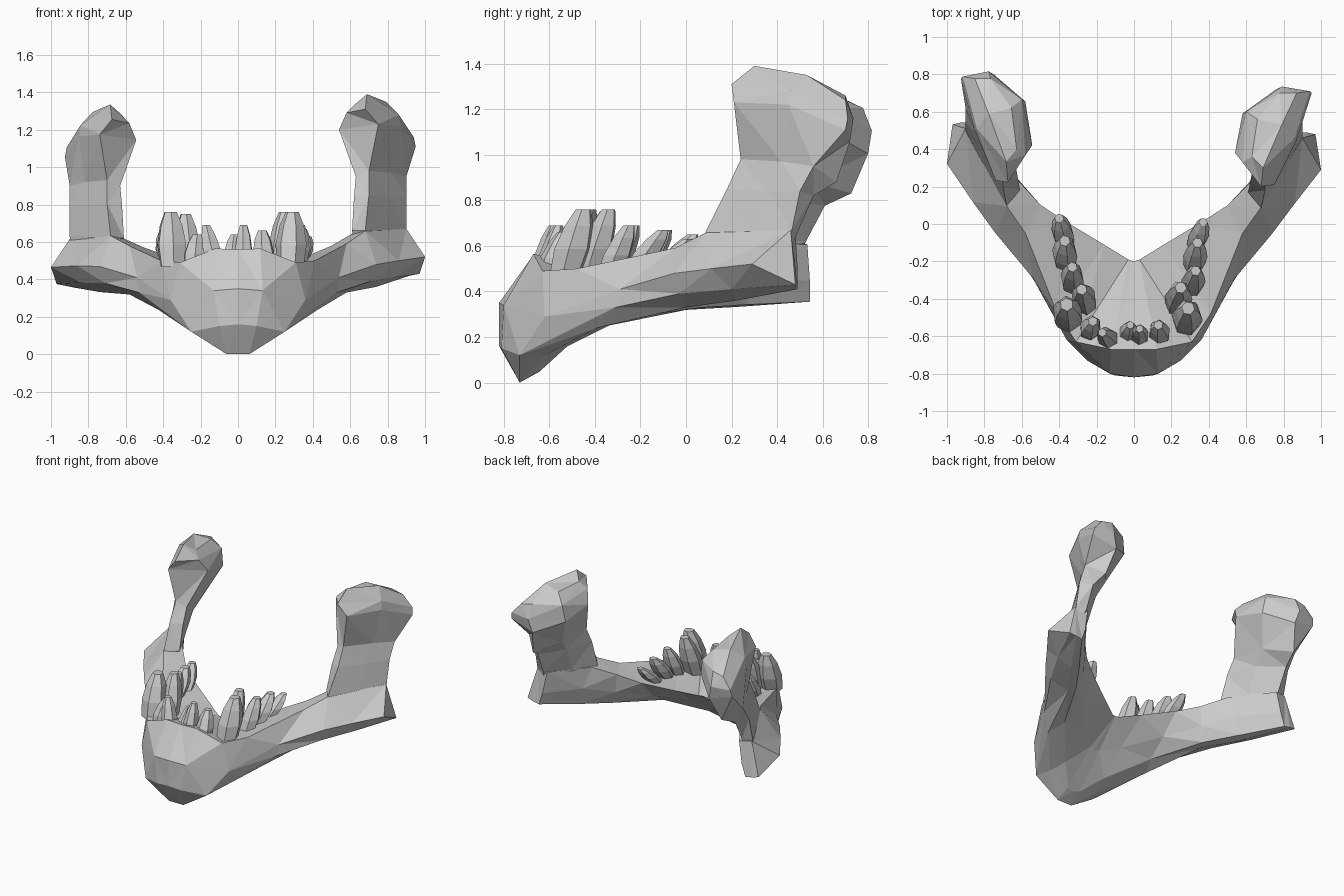
import bpy, bmesh, math
from mathutils import Vector


def loft(name, rings):
    """Skin closed rings of equal length into a flat-shaded object."""
    bm = bmesh.new()
    rows = [[bm.verts.new(p) for p in ring] for ring in rings]
    n = len(rows[0])
    for a, b in zip(rows, rows[1:]):
        for i in range(n):
            j = (i + 1) % n
            bm.faces.new((a[i], a[j], b[j], b[i]))
    bm.faces.new(rows[0])
    bm.faces.new(rows[-1])
    bmesh.ops.triangulate(bm, faces=bm.faces[:])
    bmesh.ops.recalc_face_normals(bm, faces=bm.faces[:])
    me = bpy.data.meshes.new(name)
    bm.to_mesh(me)
    bm.free()
    ob = bpy.data.objects.new(name, me)
    bpy.context.collection.objects.link(ob)
    return ob


def to_left(ring, w, squeeze=1.0):
    """Mirror a ring; the left side reaches slightly further back and lower."""
    return [(-.73 - (x - .74) * squeeze if squeeze < 1 else -x,
             y * (1 + .11 * w) if y > 0 else y, z - .055 * w)
            for x, y, z in ring]


# Jaw body: sections from the chin to the right angle
# (rim, outer middle, outer low, bottom, inner bottom, under plate, inner top)
centre = [(0, -.67, .56), (0, -.82, .35), (0, -.82, .16), (0, -.73, 0),
          (0, -.64, .05), (0, -.42, .27), (0, -.2, .44)]
side = [
    [(.12, -.67, .565), (.13, -.80, .34), (.1, -.81, .15), (.06, -.73, 0),
     (.05, -.63, .06), (.04, -.41, .28), (.03, -.19, .44)],
    [(.31, -.63, .49), (.36, -.62, .29), (.25, -.73, .12), (.22, -.62, .12),
     (.17, -.52, .16), (.16, -.33, .31), (.16, -.11, .47)],
    [(.41, -.48, .5), (.54, -.29, .41), (.53, -.31, .33), (.43, -.39, .24),
     (.38, -.28, .28), (.36, -.12, .38), (.36, .01, .52)],
    [(.58, -.05, .59), (.74, -.05, .48), (.71, -.03, .39), (.58, 0, .33),
     (.56, .06, .34), (.52, .09, .44), (.5, .1, .58)],
    [(.68, .09, .66), (.86, .11, .5), (.84, .2, .41), (.74, .22, .36),
     (.7, .26, .37), (.66, .27, .5), (.62, .22, .65)],
    [(.9, .46, .67), (1, .29, .52), (.97, .48, .43), (.92, .49, .42),
     (.87, .49, .41), (.84, .49, .5), (.81, .48, .66)],
]
weights = [0, 0, 0, .2, .5, 1]
left = [to_left(r, w) for r, w in zip(side, weights)]
loft("jaw_body", left[::-1] + [centre] + side)

# Upright branches with their rounded heads
# (front out, middle out, back out, back in, middle in, front in)
ramus = [
    [(.68, .12, .58), (.8, .3, .58), (.89, .43, .56),
     (.86, .45, .56), (.74, .36, .58), (.62, .18, .58)],
    [(.68, .085, .66), (.8, .29, .665), (.9, .465, .67),
     (.83, .49, .66), (.7, .34, .66), (.61, .17, .66)],
    [(.7, .18, .85), (.81, .36, .84), (.9, .5, .84),
     (.83, .56, .82), (.69, .42, .84), (.62, .22, .84)],
    [(.7, .24, .98), (.82, .42, .97), (.9, .56, .95),
     (.8, .66, .88), (.67, .5, .93), (.63, .27, .95)],
    [(.75, .21, 1.23), (.87, .45, 1.22), (.95, .7, 1.11),
     (.76, .72, 1.06), (.58, .59, 1.14), (.54, .38, 1.2)],
    [(.68, .2, 1.31), (.86, .46, 1.28), (.94, .71, 1.16),
     (.79, .735, 1.16), (.6, .6, 1.26), (.58, .33, 1.29)],
    [(.69, .3, 1.39), (.79, .53, 1.35), (.87, .7, 1.24),
     (.78, .7, 1.26), (.66, .56, 1.33), (.63, .36, 1.34)],
]
shifts = [.7, .7, .8, .9, 1, 1, 1]
loft("right_branch", ramus)
loft("left_branch", [to_left(r, w, .93 if k > 3 else 1)
                     for k, (r, w) in enumerate(zip(ramus, shifts))])

# Teeth: base x, base y, tip x, tip y, tip z, radius
teeth = [
    (.33, -.11, .37, .01, .63, .055), (.32, -.22, .34, -.1, .67, .065),
    (.31, -.34, .33, -.25, .69, .065), (.23, -.43, .25, -.34, .76, .075),
    (.28, -.53, .29, -.45, .76, .085),
    (-.37, -.09, -.4, .03, .65, .06), (-.37, -.2, -.37, -.09, .67, .07),
    (-.33, -.33, -.33, -.23, .69, .065), (-.26, -.43, -.28, -.35, .75, .07),
    (-.35, -.51, -.36, -.43, .76, .085),
    (-.24, -.58, -.22, -.52, .64, .06), (-.12, -.63, -.17, -.58, .69, .055),
    (-.04, -.61, -.02, -.54, .64, .05), (.03, -.62, .03, -.56, .69, .05),
    (.14, -.61, .13, -.54, .66, .06),
]
for k, (bx, by, tx, ty, tz, r) in enumerate(teeth):
    base = Vector((bx, by, .5 if by > -.3 else .47))
    tip = Vector((tx, ty, tz))
    rings = []
    for t, s in ((0, .85), (.4, 1), (.75, .78), (1, .42)):
        c = base.lerp(tip, t)
        rings.append([c + Vector((math.cos(a), math.sin(a), 0)) * r * s
                      for a in (math.tau * i / 6 + k for i in range(6))])
    loft(f"tooth_{k + 1}", rings)
